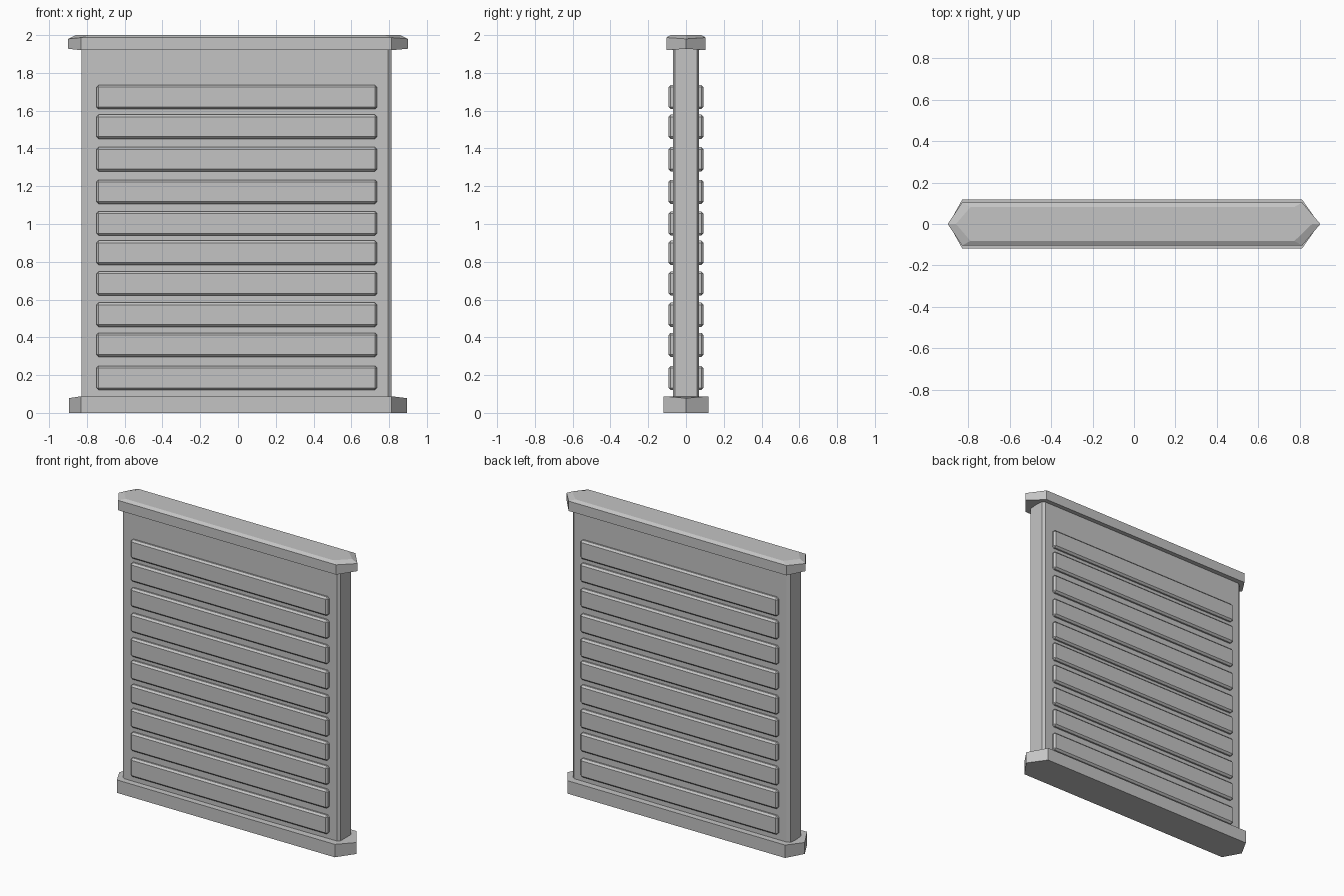
import bpy, bmesh

default = bpy.data.objects.get("Cube")
if default:
    bpy.data.objects.remove(default, do_unlink=True)

GRAY = (0.55, 0.55, 0.55, 1)
gray = bpy.data.materials.new("plain gray")
gray.use_nodes = True
gray.diffuse_color = GRAY
gray.node_tree.nodes["Principled BSDF"].inputs["Base Color"].default_value = GRAY


def loft(name, rings):
    """Closed solid through matching rings of points, listed bottom to top."""
    bm = bmesh.new()
    loops = [[bm.verts.new(p) for p in ring] for ring in rings]
    n = len(loops[0])
    bm.faces.new(loops[0][::-1])
    bm.faces.new(loops[-1])
    for low, high in zip(loops, loops[1:]):
        for i in range(n):
            j = (i + 1) % n
            bm.faces.new((low[i], low[j], high[j], high[i]))
    bmesh.ops.recalc_face_normals(bm, faces=bm.faces)
    mesh = bpy.data.meshes.new(name)
    bm.to_mesh(mesh)
    bm.free()
    mesh.materials.append(gray)
    obj = bpy.data.objects.new(name, mesh)
    bpy.context.collection.objects.link(obj)
    return obj


def pointed(left, right, tip, y, z, tip_z):
    """Long hexagon with a point at each end."""
    return [(left, -y, z), (right, -y, z), (tip, 0, tip_z),
            (right, y, z), (left, y, z), (-tip, 0, tip_z)]


def chamfered(z):
    """Panel cross-section with trimmed corners."""
    right = [(0.795, -0.07), (0.812, -0.057), (0.812, 0.057), (0.795, 0.07)]
    left = [(-0.805, 0.07), (-0.828, 0.057), (-0.828, -0.057), (-0.805, -0.07)]
    return [(x, y, z) for x, y in right + left]


# Main panel
loft("panel", [chamfered(0.05), chamfered(1.95)])

# Base rail
loft("base_rail", [pointed(-0.83, 0.812, 0.895, 0.118, 0, 0),
                   pointed(-0.83, 0.812, 0.895, 0.118, 0.088, 0.078)])

# Top rail with a bevelled upper edge
loft("top_rail", [pointed(-0.83, 0.812, 0.9, 0.104, 1.92, 1.928),
                  pointed(-0.83, 0.812, 0.9, 0.104, 1.987, 1.98),
                  pointed(-0.79, 0.775, 0.86, 0.082, 2, 2)])

# Horizontal slats, showing on both faces
HEIGHTS = (0.185, 0.36, 0.52, 0.685, 0.848, 1.003, 1.17, 1.343, 1.515, 1.672)
for number, z in enumerate(HEIGHTS, 1):
    rings = [[(x, y, h) for x, y in ((-0.75, -0.093), (0.737, -0.093),
                                     (0.737, 0.093), (-0.75, 0.093))]
             for h in (z - 0.064, z + 0.064)]
    slat = loft(f"slat_{number}", rings)
    bevel = slat.modifiers.new("edge_bevel", "BEVEL")
    bevel.width = 0.012
    bevel.segments = 1
